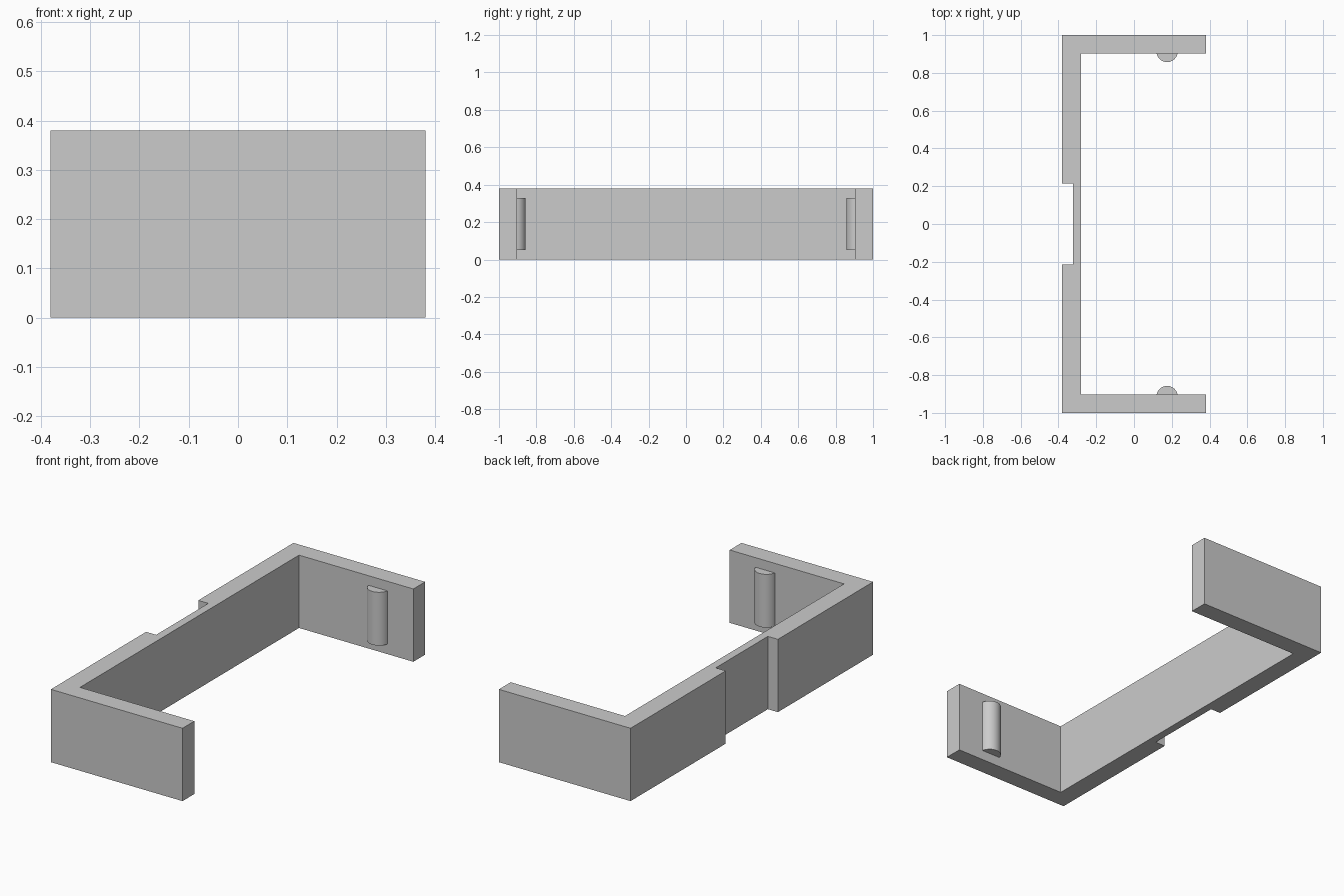
import bpy, bmesh, math

if "Cube" in bpy.data.objects:
    bpy.data.objects.remove(bpy.data.objects["Cube"], do_unlink=True)

grey = bpy.data.materials.new("plain_grey")
grey.use_nodes = True
colour = (0.6, 0.6, 0.6, 1)
grey.diffuse_color = colour
grey.node_tree.nodes["Principled BSDF"].inputs["Base Color"].default_value = colour


def extrude_profile(name, points, bottom, top):
    """Raise a flat outline into a solid between two heights."""
    bm = bmesh.new()
    face = bm.faces.new([bm.verts.new((x, y, bottom)) for x, y in points])
    raised = bmesh.ops.extrude_face_region(bm, geom=[face])["geom"]
    verts = [v for v in raised if isinstance(v, bmesh.types.BMVert)]
    bmesh.ops.translate(bm, verts=verts, vec=(0, 0, top - bottom))
    bmesh.ops.recalc_face_normals(bm, faces=bm.faces)
    mesh = bpy.data.meshes.new(name)
    bm.to_mesh(mesh)
    bm.free()
    mesh.materials.append(grey)
    obj = bpy.data.objects.new(name, mesh)
    bpy.context.collection.objects.link(obj)
    return obj


# Bracket: half outline mirrored across y, with a shallow notch in the spine
HALF_X, HEIGHT = 0.38, 0.38
WALL_Y = 0.903
half = [(-0.322, 0.215), (-HALF_X, 0.215), (-HALF_X, 1), (HALF_X, 1),
        (HALF_X, WALL_Y), (-0.28, WALL_Y)]
outline = half + [(x, -y) for x, y in reversed(half)]
extrude_profile("clip_bracket", outline, 0, HEIGHT)

# Rounded ribs on the inner faces of both arms
RADIUS, RIB_X, RIB_Y = 0.056, 0.175, 0.913
start = math.asin((RIB_Y - WALL_Y) / RADIUS)
steps = 24
for side, name in ((1, "back_rib"), (-1, "front_rib")):
    arc = []
    for i in range(steps + 1):
        a = start + (math.pi - 2 * start) * i / steps
        arc.append((RIB_X + RADIUS * math.cos(a),
                    side * (RIB_Y - RADIUS * math.sin(a))))
    rib = extrude_profile(name, arc, 0.052, 0.33)
    bpy.ops.object.select_all(action="DESELECT")
    rib.select_set(True)
    bpy.context.view_layer.objects.active = rib
    bpy.ops.object.shade_smooth_by_angle(angle=math.radians(30))
